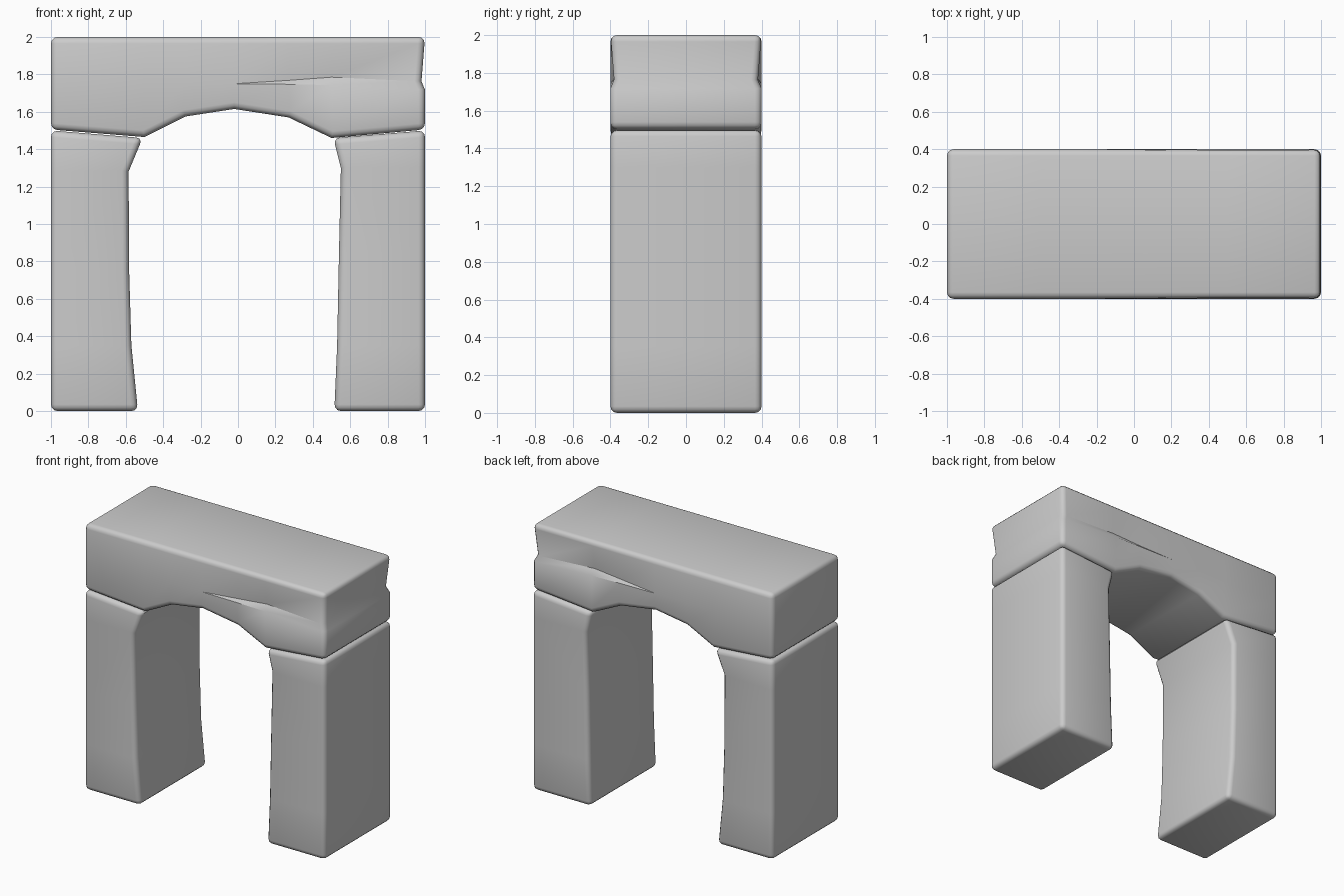
import bpy, bmesh, math

if "Cube" in bpy.data.objects:
    bpy.data.objects.remove(bpy.data.objects["Cube"])

DEPTH = 0.4
BEVEL = 0.035


def loft_stone(name, rings):
    """Skin a list of equal vertex rings, cap the ends and round the hard edges."""
    bm = bmesh.new()
    loops = [[bm.verts.new(p) for p in ring] for ring in rings]
    n = len(loops[0])
    for a, b in zip(loops, loops[1:]):
        for i in range(n):
            j = (i + 1) % n
            bm.faces.new((a[i], a[j], b[j], b[i]))
    # cap ends with quad strips pairing front and back points
    for loop in (loops[0], loops[-1]):
        for i in range(n // 2 - 1):
            bm.faces.new((loop[i], loop[i + 1], loop[n - 2 - i], loop[n - 1 - i]))
    bmesh.ops.remove_doubles(bm, verts=bm.verts[:], dist=0.0005)
    bmesh.ops.recalc_face_normals(bm, faces=bm.faces[:])
    hard = [e for e in bm.edges
            if len(e.link_faces) == 2 and e.calc_face_angle() > math.radians(58)]
    bmesh.ops.bevel(bm, geom=hard, offset=BEVEL, offset_type='OFFSET', segments=3,
                    profile=0.5, affect='EDGES', clamp_overlap=True)
    mesh = bpy.data.meshes.new(name)
    bm.to_mesh(mesh)
    bm.free()
    obj = bpy.data.objects.new(name, mesh)
    bpy.context.collection.objects.link(obj)
    bpy.ops.object.select_all(action='DESELECT')
    obj.select_set(True)
    bpy.context.view_layer.objects.active = obj
    bpy.ops.object.shade_smooth_by_angle(angle=math.radians(35))
    return obj


def pillar(name, side, inner):
    """Upright stone: flat outer face, worn inner face given as (x, z)."""
    rings = []
    for x, z in inner:
        zo = 1.5 if z > 1.4 else z
        rings.append([(side, -DEPTH, zo), (side * x, -DEPTH, z),
                      (side * x, DEPTH, z), (side, DEPTH, zo)])
    return loft_stone(name, rings)


# Uprights
pillar("left_pillar", -1, [(0.535, 0), (0.57, 0.35), (0.582, 0.75),
                           (0.585, 1.28), (0.51, 1.46)])
pillar("right_pillar", 1, [(0.515, 0), (0.53, 0.35), (0.54, 0.85),
                           (0.55, 1.30), (0.51, 1.46)])

# Lintel columns: x, underside z, crack lower z, crack upper z, crack depth
columns = [
    (-1.00, 1.505, 1.75, 1.75, 0),
    (-0.50, 1.465, 1.75, 1.75, 0),
    (-0.28, 1.575, 1.75, 1.75, 0),
    (-0.02, 1.615, 1.75, 1.75, 0),
    (0.27, 1.570, 1.747, 1.768, 0.02),
    (0.50, 1.460, 1.743, 1.785, 0.03),
    (1.00, 1.505, 1.72, 1.765, 0.02),
]
rings = []
for x, bottom, low, up, cut in columns:
    xc = x - cut if x == 1.0 else x
    front = [(x, -DEPTH, bottom), (x, -DEPTH, low), (xc, cut - DEPTH, up), (x, -DEPTH, 2)]
    back = [(px, -py, pz) for px, py, pz in reversed(front)]
    rings.append(front + back)
loft_stone("lintel", rings)
